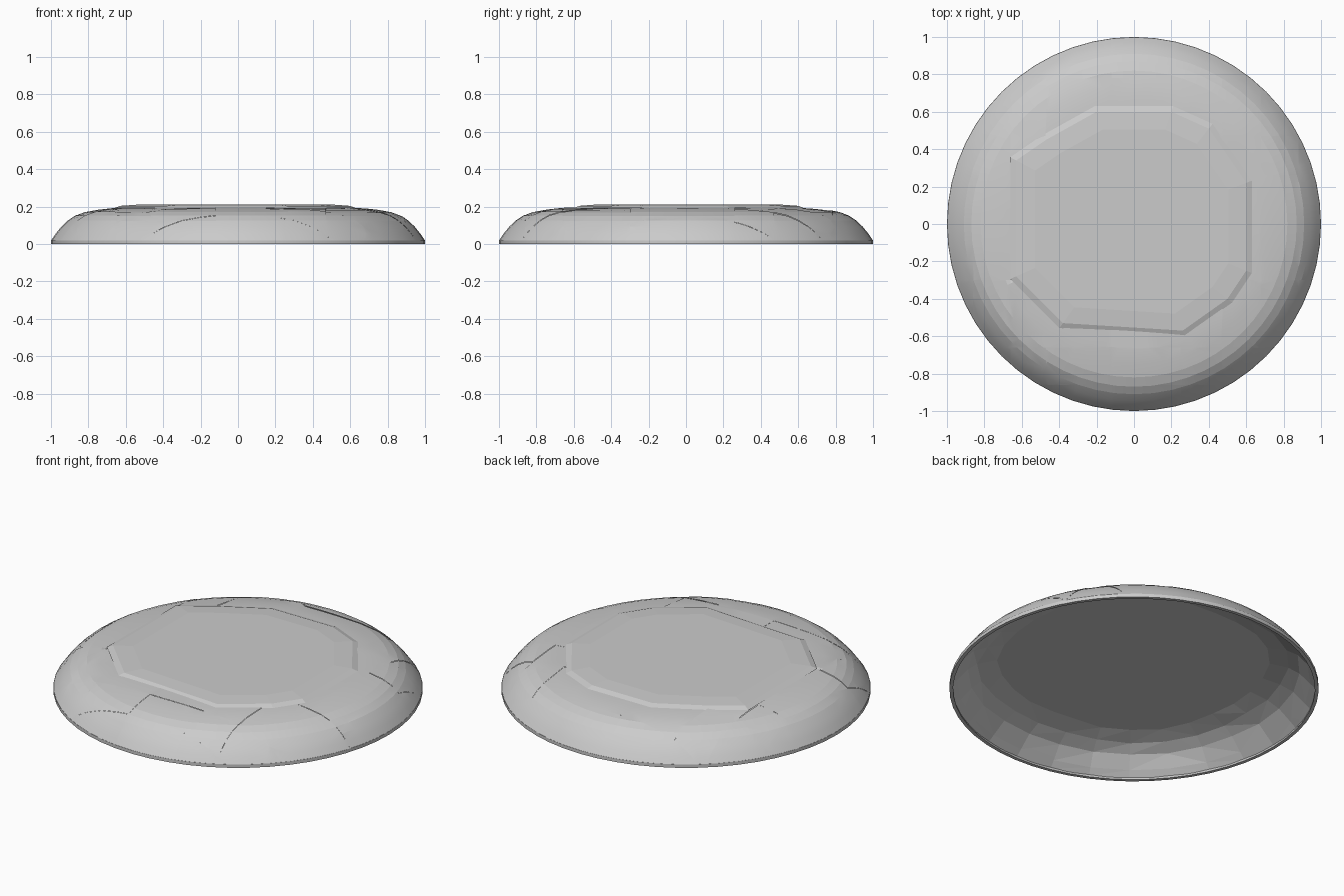
import bpy, bmesh, math, random
from mathutils import Vector

if "Cube" in bpy.data.objects:
    bpy.data.objects.remove(bpy.data.objects["Cube"])

random.seed(4)
# Uneven chamfered outline of the raised flat centre
OUTLINE = [(-0.63, -0.28), (-0.38, -0.53), (0.26, -0.57), (0.5, -0.4), (0.6, -0.25),
           (0.6, 0.22), (0.4, 0.51), (0.2, 0.6), (-0.2, 0.6), (-0.47, 0.45), (-0.63, 0.34)]


def lathe(bm, profile, seg, closed=False, square=0.0, jitter=0.0):
    # square pushes inner rings out along the diagonals, jitter roughens them
    rings = []
    for r, z in profile:
        ring = []
        for i in range(seg):
            a = 2 * math.pi * i / seg
            k = min(1.0, max(0.0, (0.97 - r) * 6))
            rad = r * (1 - k * square * math.cos(4 * a)) + k * random.uniform(-jitter, jitter)
            ring.append(bm.verts.new((rad * math.cos(a), rad * math.sin(a), z)))
        rings.append(ring)
    pairs = list(zip(rings, rings[1:]))
    if closed:
        pairs.append((rings[-1], rings[0]))
    for a, b in pairs:
        for i in range(seg):
            j = (i + 1) % seg
            bm.faces.new((a[i], a[j], b[j], b[i]))
    return rings


def finish(bm, name, angle, up=0):
    bmesh.ops.recalc_face_normals(bm, faces=bm.faces)
    if up:
        bmesh.ops.reverse_faces(bm, faces=[f for f in bm.faces if f.normal.z * up < 0])
    mesh = bpy.data.meshes.new(name)
    bm.to_mesh(mesh)
    bm.free()
    ob = bpy.data.objects.new(name, mesh)
    bpy.context.collection.objects.link(ob)
    bpy.context.view_layer.objects.active = ob
    ob.select_set(True)
    bpy.ops.object.shade_smooth_by_angle(angle=math.radians(angle))
    ob.select_set(False)
    return ob


# Curved outer shell with short cracks along a loose grid
bm = bmesh.new()
lathe(bm, [(1.0, 0.018), (0.975, 0.055), (0.945, 0.092), (0.91, 0.125),
           (0.87, 0.152), (0.82, 0.171), (0.75, 0.184), (0.67, 0.193), (0.5, 0.197)], 56)
x_cuts = [-0.86, -0.66, -0.47, -0.12, 0.25, 0.47, 0.68, 0.88]
y_cuts = [-0.86, -0.66, -0.3, 0.26, 0.47, 0.78]
for axis, cuts in ((0, x_cuts), (1, y_cuts)):
    for c in cuts:
        co, no = Vector((0, 0, 0)), Vector((0, 0, 0))
        co[axis], no[axis] = c, 1
        bmesh.ops.bisect_plane(bm, geom=bm.verts[:] + bm.edges[:] + bm.faces[:],
                               plane_co=co, plane_no=no, dist=0.004)


def plate(face):
    c = face.calc_center_median()
    return sum(c.x > v for v in x_cuts), sum(c.y > v for v in y_cuts)


cracked = {}
seams = []
for e in bm.edges:
    if len(e.link_faces) == 2:
        pair = tuple(sorted(plate(f) for f in e.link_faces))
        if pair[0] != pair[1] and cracked.setdefault(pair, random.random() < 0.55):
            seams.append(e)
bmesh.ops.split_edges(bm, edges=seams)
shift = {}
for v in bm.verts:
    d = shift.setdefault(plate(v.link_faces[0]), random.uniform(-0.004, 0.003))
    v.co.z += d * (v.co.z - 0.018) / 0.18
finish(bm, "curved_shell", 9, 1)

# Faceted hollow underside with a flat squarish ceiling
bm = bmesh.new()
rings = lathe(bm, [(0.988, 0.012), (0.955, 0.045), (0.89, 0.11), (0.82, 0.145),
                   (0.72, 0.17)], 28, square=0.03, jitter=0.012)
bm.faces.new(rings[-1])
bmesh.ops.triangulate(bm, faces=[f for f in bm.faces if len(f.verts) == 4])
finish(bm, "hollow_underside", 1, -1)

# Thin rim around the open underside
bm = bmesh.new()
lathe(bm, [(1.0, 0.0), (1.0, 0.02), (0.985, 0.02), (0.98, 0.0)], 56, closed=True)
finish(bm, "bottom_rim", 30)

# Raised flat centre
bm = bmesh.new()
levels = [[bm.verts.new((x * s, y * s, z)) for x, y in OUTLINE]
          for s, z in ((1.05, 0.192), (1.0, 0.204), (0.84, 0.211))]
n = len(OUTLINE)
for a, b in zip(levels, levels[1:]):
    for i in range(n):
        bm.faces.new((a[i], a[(i + 1) % n], b[(i + 1) % n], b[i]))
bm.faces.new(levels[-1])
finish(bm, "raised_centre", 1, 1)
